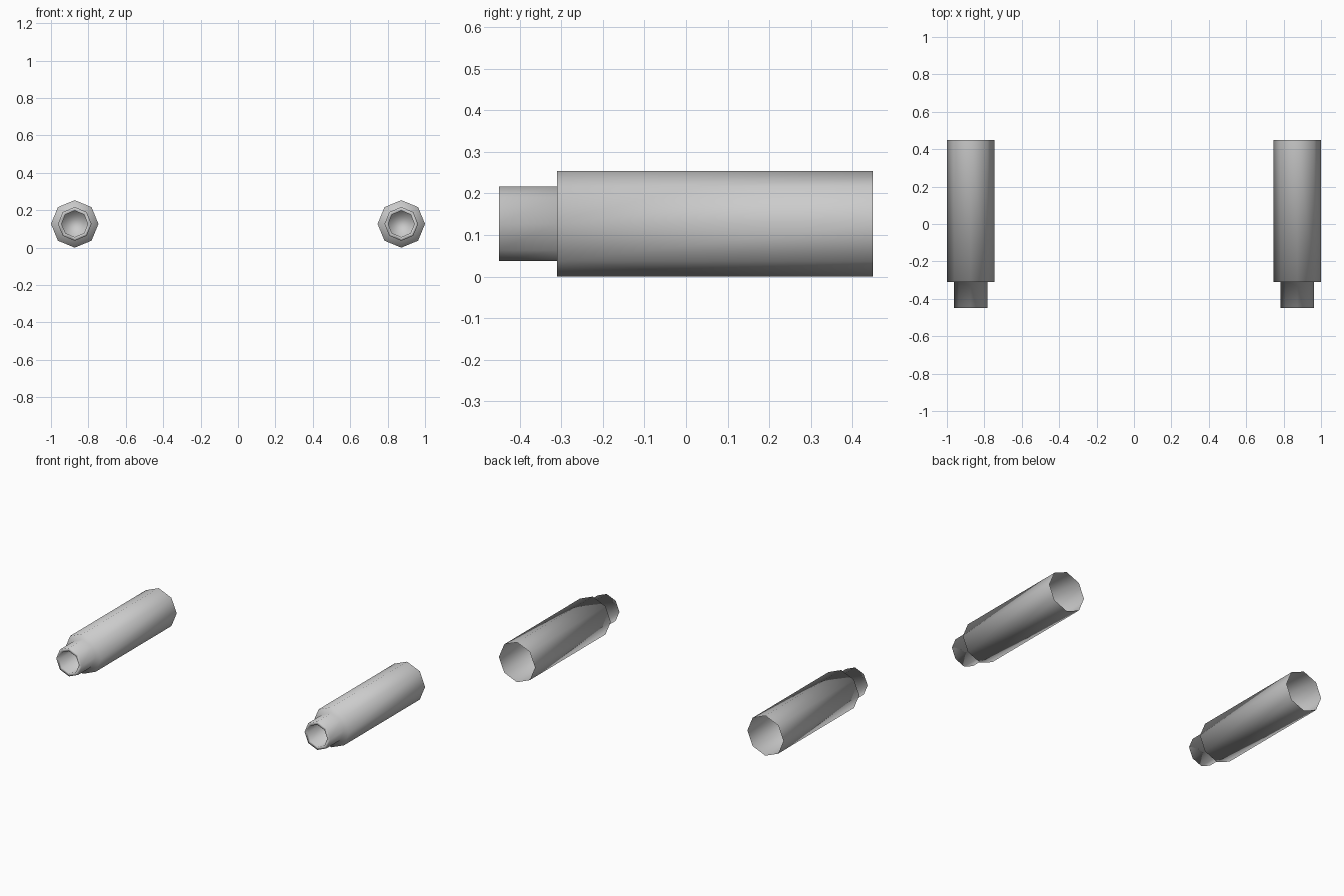
import bpy, bmesh
from math import sin, cos, pi

cube = bpy.data.objects.get("Cube")
if cube:
    bpy.data.objects.remove(cube, do_unlink=True)

SIDES = 8
RADIUS = 0.127
OFFSET = 1 - RADIUS

grey = bpy.data.materials.new("neutral grey")
grey.use_nodes = True
colour = (0.6, 0.6, 0.6, 1)
grey.diffuse_color = colour
grey.node_tree.nodes["Principled BSDF"].inputs["Base Color"].default_value = colour

# Lathe profile as (y, radius): open rear, barrel, step, neck, rim, bore floor
PROFILE = [(0.45, RADIUS), (-0.31, RADIUS), (-0.31, 0.09),
           (-0.45, 0.09), (-0.45, 0.07), (-0.31, 0.07)]


def tube_mesh():
    bm = bmesh.new()
    angles = [2 * pi * k / SIDES for k in range(SIDES)]
    rings = [[bm.verts.new((r * sin(a), y, r * cos(a))) for a in angles]
             for y, r in PROFILE]
    for back, front in zip(rings, rings[1:]):
        for k in range(SIDES):
            n = (k + 1) % SIDES
            bm.faces.new((back[k], front[k], front[n], back[n]))
    # Floor closing the front bore
    bm.faces.new(rings[-1][::-1])
    for face in bm.faces:
        face.smooth = True
    mesh = bpy.data.meshes.new("stepped_tube")
    bm.to_mesh(mesh)
    bm.free()
    mesh.materials.append(grey)
    return mesh


# Matching pair of tubes
mesh = tube_mesh()
for name, side in (("left_tube", 1), ("right_tube", -1)):
    tube = bpy.data.objects.new(name, mesh)
    tube.location = (side * OFFSET, 0, RADIUS)
    bpy.context.collection.objects.link(tube)
